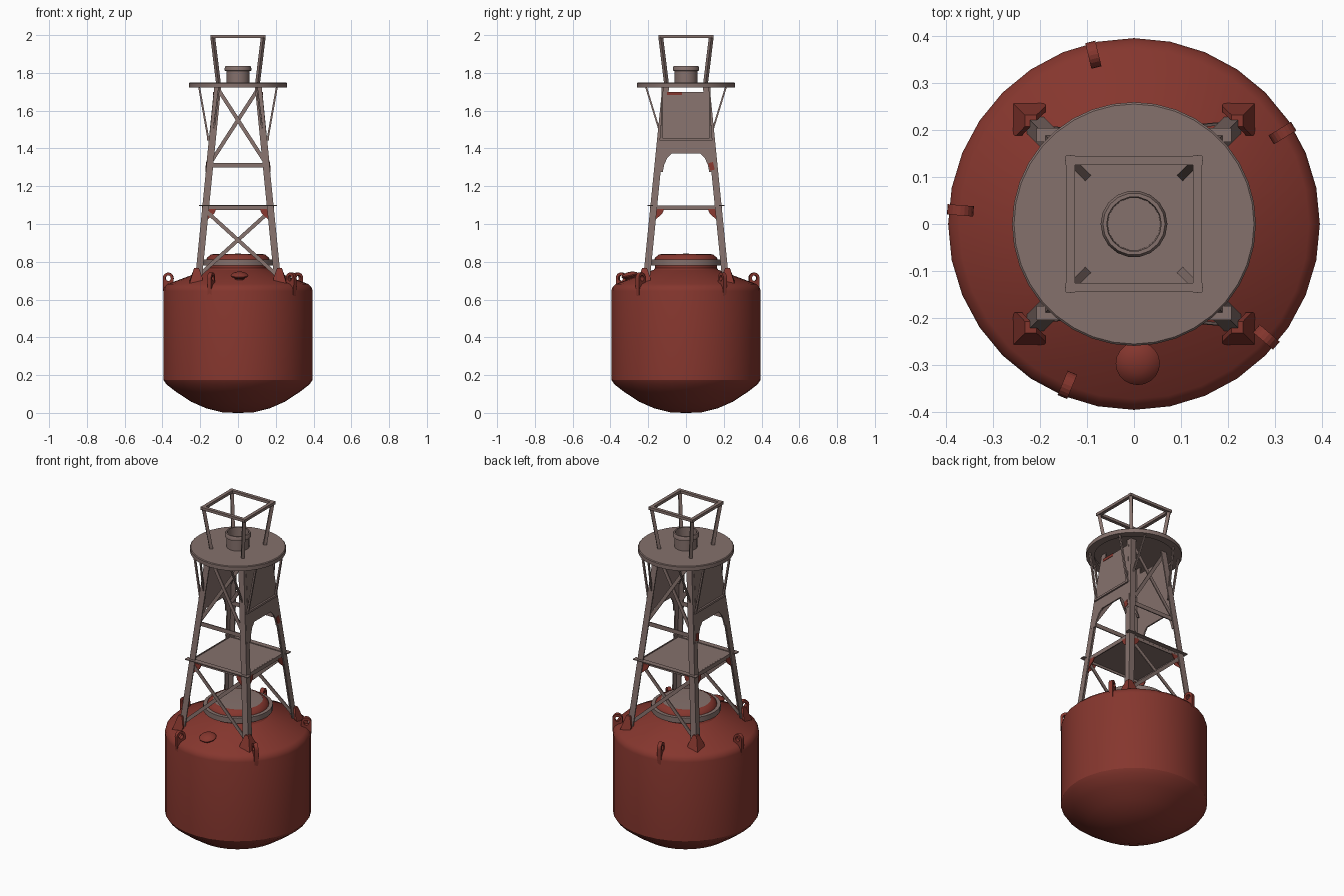
import bpy, bmesh, math
from mathutils import Vector as V

if "Cube" in bpy.data.objects:
    bpy.data.objects.remove(bpy.data.objects["Cube"])

def material(name, rgb):
    m = bpy.data.materials.new(name)
    m.diffuse_color = (*rgb, 1)
    m.use_nodes = True
    m.node_tree.nodes["Principled BSDF"].inputs["Base Color"].default_value = m.diffuse_color
    return m

RED = material("weathered red", (0.235, 0.037, 0.027))
GREY = material("warm grey", (0.235, 0.165, 0.15))
SIGNS = [(sx, sy) for sx in (-1, 1) for sy in (-1, 1)]

def make(name, bm, mat, smooth=False):
    bmesh.ops.recalc_face_normals(bm, faces=bm.faces)
    me = bpy.data.meshes.new(name)
    bm.to_mesh(me)
    bm.free()
    me.materials.append(mat)
    ob = bpy.data.objects.new(name, me)
    bpy.context.collection.objects.link(ob)
    if smooth:
        bpy.ops.object.select_all(action='DESELECT')
        ob.select_set(True)
        bpy.context.view_layer.objects.active = ob
        bpy.ops.object.shade_smooth_by_angle(angle=math.radians(32))
    return ob

def loft(name, a, b, mat):
    """Solid between two matching outlines."""
    bm = bmesh.new()
    va, vb = ([bm.verts.new(p) for p in r] for r in (a, b))
    bm.faces.new(va)
    bm.faces.new(vb[::-1])
    for i in range(len(va)):
        j = (i + 1) % len(va)
        bm.faces.new((va[i], vb[i], vb[j], va[j]))
    return make(name, bm, mat)

def plate(name, pts, offset, mat):
    return loft(name, pts, [V(p) + V(offset) for p in pts], mat)

def bar(name, p, q, w, t, side, mat=GREY):
    """Flat bar: t thick along 'side', w wide across it."""
    p, q = V(p), V(q)
    d = (q - p).normalized()
    u = d.cross(V(side)).normalized()
    n = u.cross(d)
    ring = [u * w / 2 * i + n * t / 2 * j for i, j in ((-1, -1), (1, -1), (1, 1), (-1, 1))]
    return loft(name, [p + r for r in ring], [q + r for r in ring], mat)

def lathe(name, profile, n, mat, closed=False):
    bm = bmesh.new()
    rings = []
    for r, z in profile:
        if r == 0:
            rings.append([bm.verts.new((0, 0, z))] * n)
        else:
            rings.append([bm.verts.new((r * math.cos(math.tau * i / n), r * math.sin(math.tau * i / n), z))
                          for i in range(n)])
    pairs = list(zip(rings, rings[1:])) + ([(rings[-1], rings[0])] if closed else [])
    for a, b in pairs:
        for i in range(n):
            j = (i + 1) % n
            bm.faces.new(dict.fromkeys((a[i], a[j], b[j], b[i])))
    return make(name, bm, mat, True)

# Float body, hatch and vent
lathe("float_body", [(0, 0), (0.08, 0.002), (0.17, 0.025), (0.25, 0.06), (0.33, 0.113), (0.38, 0.152),
                     (0.395, 0.175), (0.395, 0.645), (0.39, 0.664), (0.372, 0.682), (0.17, 0.758),
                     (0.163, 0.768), (0.163, 0.79), (0, 0.79)], 32, RED)
lathe("hatch_flange", [(0, 0.781), (0.188, 0.781), (0.188, 0.812), (0, 0.812)], 32, GREY)
lathe("hatch_rim", [(0.168, 0.81), (0.165, 0.82), (0.145, 0.838), (0.135, 0.84), (0.135, 0.81)], 32, RED)
lathe("hatch_cover", [(0.14, 0.812), (0.137, 0.839), (0, 0.843)], 32, GREY)
vent = lathe("vent_cap", [(0, -0.025), (0.024, -0.025), (0.026, -0.01), (0.045, 0.0), (0.047, 0.006),
                          (0.036, 0.016), (0.018, 0.022), (0, 0.024)], 20, RED)
vent.location = (0.008, -0.295, 0.723)
vent.rotation_euler.x = math.radians(12)

# Lifting eyes
for k in range(5):
    ang = math.radians(31.5 + 72 * k)
    rad, tan = V((math.cos(ang), math.sin(ang), 0)), V((-math.sin(ang), math.cos(ang), 0))
    bm = bmesh.new()
    n, loops = 20, []
    for side in (-0.011, 0.011):
        outer, inner = [], []
        for i in range(n):
            c, s = math.cos(math.tau * i / n), math.sin(math.tau * i / n)
            x = c if s > -1e-6 else math.copysign(abs(c) ** 0.3, c)
            z = 0.03 * s if s > 0 else 0.112 * s
            outer.append(bm.verts.new(rad * (0.37 + 0.028 * x) + tan * side + V((0, 0, 0.713 + z))))
            inner.append(bm.verts.new(rad * (0.37 + 0.014 * c) + tan * side + V((0, 0, 0.713 + 0.015 * s))))
        loops += [outer, inner]
    for a, b in ((0, 1), (2, 3), (0, 2), (1, 3)):
        for i in range(n):
            j = (i + 1) % n
            bm.faces.new((loops[a][i], loops[a][j], loops[b][j], loops[b][i]))
    make(f"lifting_eye_{k}", bm, RED)

# Tower geometry: outer corner distance at height z
def c(z):
    return 0.228 - 0.1 * (z - 0.70)

def angle_ring(sx, sy, z, w=0.036, t=0.007):
    k = c(z)
    return [(sx * (k - a), sy * (k - b), z) for a, b in ((0, 0), (w, 0), (w, t), (t, t), (t, w), (0, w))]

for i, (sx, sy) in enumerate(SIGNS):
    # Angle-section legs and foot brackets
    loft(f"leg_{i}", angle_ring(sx, sy, 0.69), angle_ring(sx, sy, 1.74), GREY)
    foot = [(0.262, 0.262, 0.665), (0.19, 0.262, 0.685), (0.188, 0.25, 0.715), (0.207, 0.232, 0.768), (0.232, 0.232, 0.768)]
    plate(f"foot_front_{i}", [(sx * x, sy * y, z) for x, y, z in foot], (0, -sy * 0.012, 0), RED)
    plate(f"foot_side_{i}", [(sx * y, sy * x, z) for x, y, z in foot], (-sx * 0.012, 0, 0), RED)
    # Gussets below the deck
    g = [(0.187, 1.08), (0.115, 1.08), (0.125, 1.055), (0.165, 1.02), (0.194, 1.02)]
    plate(f"deck_gusset_front_{i}", [(sx * x, sy * (c(z) - 0.008), z) for x, z in g], (0, -sy * 0.005, 0), RED)
    plate(f"deck_gusset_side_{i}", [(sx * (c(z) - 0.008), sy * y, z) for y, z in g], (-sx * 0.005, 0, 0), RED)
    # Struts holding the round platform
    bar(f"strut_side_{i}", (sx * 0.206, sy * 0.125, 1.727), (sx * 0.156, sy * 0.13, 1.445), 0.01, 0.01, (0, 1, 0))
    bar(f"strut_front_{i}", (sx * 0.1, sy * 0.212, 1.727), (sx * 0.135, sy * 0.125, 1.445), 0.009, 0.009, (1, 0, 0))
    # Posts of the top guard
    bar(f"guard_post_{i}", (sx * 0.103, sy * 0.103, 1.74), (sx * 0.134, sy * 0.134, 1.992), 0.018, 0.018, (sx, sy, 0))

# Cross braces on front and back
for sy, nm in ((-1, "front"), (1, "back")):
    for sx in (-1, 1):
        for top, low, ins in ((1.715, 1.325, 0.012), (1.07, 0.73, 0.014)):
            off = ins + 0.004 * sx
            bar(f"{nm}_brace", (sx * (c(top) - 0.02), sy * (c(top) - off), top),
                (-sx * (c(low) - 0.02), sy * (c(low) - off), low), 0.02, 0.006, (0, 1, 0))
    k = c(1.31) - 0.01
    bar(f"{nm}_crossbar", (-k, sy * k, 1.312), (k, sy * k, 1.312), 0.024, 0.006, (0, 1, 0))
    # Deck edge rails along x
    k = c(1.09)
    bar(f"{nm}_deck_rail_flat", (-0.207, sy * k, 1.098), (0.207, sy * k, 1.098), 0.03, 0.005, (0, 0, 1))
    bar(f"{nm}_deck_rail_web", (-0.19, sy * (k - 0.012), 1.086), (0.19, sy * (k - 0.012), 1.086), 0.024, 0.005, (0, 1, 0))

# Mid deck
bar("mid_deck", (-0.172, 0, 1.092), (0.172, 0, 1.092), 0.36, 0.008, (0, 0, 1))
for sx in (-1, 1):
    bar("side_deck_rail", (sx * 0.178, -0.19, 1.086), (sx * 0.178, 0.19, 1.086), 0.024, 0.006, (1, 0, 0))

# Side panels with arched lower edge
for sx, nm in ((-1, "left"), (1, "right")):
    half = [(0.109, 1.70), (0.128, 1.45), (0.146, 1.45), (0.162, 1.275), (0.123, 1.275),
            (0.115, 1.315), (0.10, 1.348), (0.077, 1.372)]
    outline = half + [(-y, z) for y, z in half[::-1]]
    plate(f"{nm}_panel", [(sx * (c(z) + 0.001), y, z) for y, z in outline], (-sx * 0.008, 0, 0), GREY)
    bar(f"{nm}_strut_bar", (sx * 0.158, -0.14, 1.448), (sx * 0.158, 0.14, 1.448), 0.012, 0.012, (0, 0, 1))
    bar(f"{nm}_panel_tab", (sx * 0.13, -0.1, 1.692), (sx * 0.13, -0.02, 1.692), 0.016, 0.006, (1, 0, 0), RED)
    bar(f"{nm}_leg_patch", (sx * 0.166, 0.13, 1.325), (sx * 0.17, 0.14, 1.285), 0.025, 0.006, (1, 0, 0), RED)

# Round platform, lantern seat and guard frame
lathe("top_platform", [(0, 1.749), (0.255, 1.749), (0.259, 1.745), (0.259, 1.722), (0.215, 1.722),
                       (0.215, 1.735), (0, 1.735)], 36, GREY)
lathe("lantern_seat", [(0.062, 1.745), (0.062, 1.81), (0.071, 1.812), (0.071, 1.825), (0.066, 1.836),
                       (0.058, 1.836), (0.056, 1.76), (0, 1.76)], 18, GREY)
for s in (-1, 1):
    bar("guard_rail_x", (-0.146, s * 0.135, 1.992), (0.146, s * 0.135, 1.992), 0.02, 0.016, (0, 0, 1))
    bar("guard_rail_y", (s * 0.135, -0.146, 1.992), (s * 0.135, 0.146, 1.992), 0.02, 0.016, (0, 0, 1))
